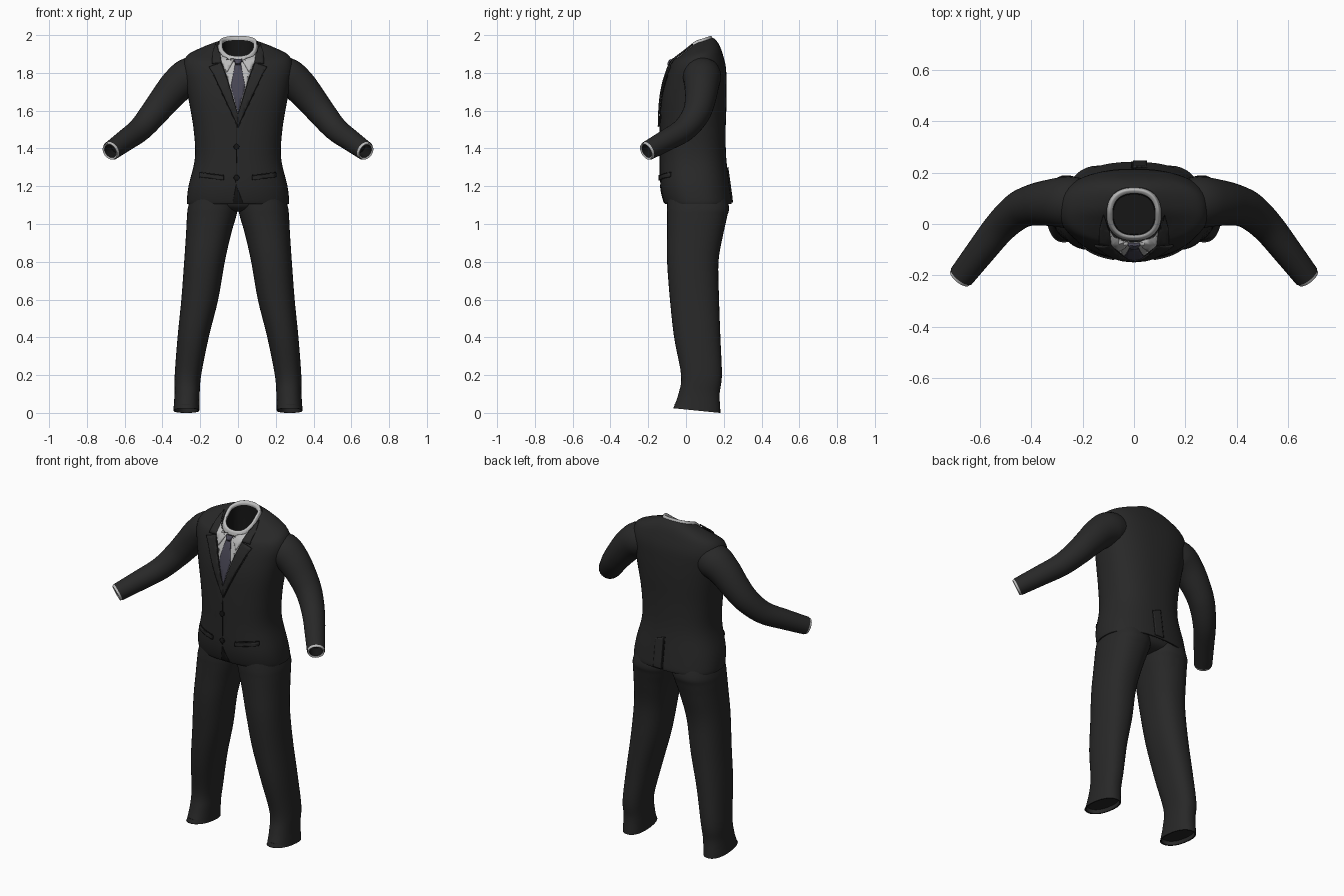
import bpy, bmesh, math
from mathutils import Vector
from mathutils.bvhtree import BVHTree

if "Cube" in bpy.data.objects:
    bpy.data.objects.remove(bpy.data.objects["Cube"])


def material(name, rgb):
    m = bpy.data.materials.new(name)
    m.diffuse_color = (*rgb, 1)
    m.use_nodes = True
    m.node_tree.nodes["Principled BSDF"].inputs["Base Color"].default_value = m.diffuse_color
    return m


SUIT = material("charcoal_cloth", (0.021, 0.021, 0.021))
DARK = material("black_lining", (0.008, 0.008, 0.008))
SHIRT = material("pale_shirt", (0.5, 0.5, 0.5))
TIE = material("slate_tie", (0.065, 0.062, 0.09))


def add_object(name, bm, mat):
    mesh = bpy.data.meshes.new(name)
    bm.to_mesh(mesh)
    bm.free()
    mesh.materials.append(mat)
    obj = bpy.data.objects.new(name, mesh)
    bpy.context.collection.objects.link(obj)
    return obj


def smooth_rows(rows, n=5):
    """Catmull-Rom interpolation between rows of numbers."""
    out = []
    for i in range(len(rows) - 1):
        a, b, c, d = (rows[max(0, min(len(rows) - 1, i + k))] for k in (-1, 0, 1, 2))
        for j in range(n):
            t = j / n
            out.append([0.5 * (2 * q + (r - p) * t + (2 * p - 5 * q + 4 * r - s) * t * t
                        + (3 * q - p - 3 * r + s) * t ** 3) for p, q, r, s in zip(a, b, c, d)])
    return out + [list(rows[-1])]


def loft(name, rings, mat, cap_start=False, cap_end=False):
    bm = bmesh.new()
    vr = [[bm.verts.new(p) for p in ring] for ring in rings]
    for a, b in zip(vr, vr[1:]):
        for i in range(len(a)):
            j = (i + 1) % len(a)
            bm.faces.new((a[i], a[j], b[j], b[i]))
    if cap_start:
        bm.faces.new(vr[0])
    if cap_end:
        bm.faces.new(vr[-1])
    bmesh.ops.recalc_face_normals(bm, faces=bm.faces)
    return add_object(name, bm, mat)


def section(z, x0, x1, y0, y1, tilt=0.0, n=2.4, count=48):
    """Rounded cross-section; tilt lowers the front and lifts the back."""
    pts = []
    for i in range(count):
        t = 2 * math.pi * i / count
        c, s = math.cos(t), math.sin(t)
        x = (x0 + x1) / 2 + (x1 - x0) / 2 * math.copysign(abs(c) ** (2 / n), c)
        y = (y0 + y1) / 2 + (y1 - y0) / 2 * math.copysign(abs(s) ** (2 / n), s)
        dy = y - 0.05
        pts.append(Vector((x, y, z + tilt * dy * (1 if dy < 0 else 0.4))))
    return pts


def body_rings(rows, n=5):
    return [section(z, -w, w, f, b, t) for z, w, f, b, t in smooth_rows(rows, n)]


# Jacket body: height, half width, front, back, tilt
jacket = loft("jacket_body", body_rings([
    (1.135, 0.245, -0.09, 0.215, 0), (1.112, 0.255, -0.10, 0.225, 0),
    (1.112, 0.270, -0.115, 0.242, 0), (1.20, 0.262, -0.135, 0.232, 0),
    (1.35, 0.228, -0.138, 0.213, 0), (1.50, 0.235, -0.138, 0.21, 0),
    (1.65, 0.260, -0.132, 0.215, 0), (1.75, 0.280, -0.115, 0.215, 0),
    (1.83, 0.292, -0.095, 0.21, 0.1), (1.89, 0.270, -0.08, 0.192, 0.3),
    (1.925, 0.20, -0.07, 0.175, 0.5), (1.947, 0.135, -0.066, 0.155, 0.7),
    (1.955, 0.106, -0.064, 0.143, 0.8)]), SUIT)

# Shirt neckband and the dark inside of the neck
loft("shirt_neckband", body_rings([
    (1.945, 0.106, -0.064, 0.142, 0.8), (1.962, 0.101, -0.060, 0.138, 0.8),
    (1.970, 0.096, -0.055, 0.132, 0.8), (1.964, 0.084, -0.044, 0.120, 0.8),
    (1.952, 0.083, -0.043, 0.119, 0.8)], 3), SHIRT)
loft("neck_lining", body_rings([
    (1.953, 0.0835, -0.0435, 0.1195, 0.8), (1.90, 0.083, -0.042, 0.119, 0.5),
    (1.80, 0.08, -0.04, 0.115, 0.0)], 3), DARK, cap_end=True)

# Seat of the trousers
loft("trouser_seat", body_rings([
    (1.25, 0.21, -0.10, 0.19, 0), (1.15, 0.235, -0.09, 0.21, 0),
    (1.10, 0.20, -0.08, 0.205, 0), (1.075, 0.10, -0.05, 0.17, 0),
    (1.065, 0.02, 0.0, 0.11, 0)], 4), SUIT, True, True)


def tube(path, count=28):
    """Round rings square to a path of x, y, z, radius rows."""
    pts = [Vector(p[:3]) for p in path]
    rings = []
    for i, p in enumerate(pts):
        t = (pts[min(i + 1, len(pts) - 1)] - pts[max(i - 1, 0)]).normalized()
        u = t.cross(Vector((0, 1, 0))).normalized()
        v = u.cross(t)
        rings.append([p + path[i][3] * (math.cos(a) * u + math.sin(a) * v)
                      for a in (2 * math.pi * k / count for k in range(count))])
    return rings


SLEEVE = [(0.17, 0.085, 1.785, 0.085), (0.25, 0.085, 1.782, 0.101), (0.32, 0.083, 1.735, 0.092),
          (0.39, 0.075, 1.655, 0.081), (0.45, 0.052, 1.58, 0.073), (0.52, -0.01, 1.50, 0.064),
          (0.60, -0.11, 1.44, 0.057), (0.672, -0.203, 1.388, 0.051)]
LEG = [(1.25, 0.0, 0.22, -0.09, 0.18), (1.10, 0.0, 0.262, -0.10, 0.226),
       (1.04, 0.010, 0.270, -0.10, 0.218), (0.95, 0.036, 0.275, -0.10, 0.198),
       (0.80, 0.070, 0.285, -0.10, 0.172), (0.60, 0.105, 0.300, -0.085, 0.175),
       (0.40, 0.155, 0.320, -0.063, 0.182), (0.20, 0.195, 0.335, -0.026, 0.190),
       (0.10, 0.203, 0.336, -0.040, 0.178), (0.012, 0.205, 0.342, -0.072, 0.182)]

for side, s in (("left", 1), ("right", -1)):
    def flip(rings):
        return [[Vector((p.x * s, p.y, p.z)) for p in r] for r in rings]

    # Sleeve, shirt cuff and dark wrist opening
    loft(side + "_sleeve", flip(tube(smooth_rows(SLEEVE))), SUIT, True)
    end = Vector(SLEEVE[-1][:3])
    d = (end - Vector(SLEEVE[-2][:3])).normalized()

    def along(*steps):
        return flip(tube([(*(end + d * k), r) for k, r in steps]))

    loft(side + "_shirt_cuff", along((-0.02, 0.0485), (0.005, 0.048), (0.012, 0.046)), SHIRT)
    outer, inner = along((0.011, 0.046), (0.012, 0.046))[1], along((0.006, 0.037), (0.007, 0.037))[1]
    loft(side + "_cuff_rim", [outer, inner], SHIRT)
    loft(side + "_wrist_lining", along((-0.05, 0.036), (0.007, 0.037)), DARK, True)

    # Trouser leg with a recessed hem; the hem sinks toward the back
    rings = [section(z, a, b, f, k, n=2.3, count=36) for z, a, b, f, k in smooth_rows(LEG)]
    rings.append(section(0.012, 0.212, 0.335, -0.062, 0.174, n=2.3, count=36))
    rings.append(section(0.035, 0.214, 0.333, -0.06, 0.172, n=2.3, count=36))
    for r in rings[-3:]:
        for p in r:
            p.z += 0.012 * min(1, max(-1, (0.06 - p.y) / 0.12))
    loft(side + "_trouser_leg", flip(rings), SUIT, True, True)

tree = BVHTree.FromPolygons([v.co for v in jacket.data.vertices],
                            [tuple(p.vertices) for p in jacket.data.polygons])


def plate(name, outline, mat, lift, thick=0.005, back=False, step=0.02):
    """Thin panel given by an x, z outline and laid on the jacket surface."""
    way = -1 if back else 1
    bm = bmesh.new()
    f = bm.faces.new([bm.verts.new((x, 0, z)) for x, z in outline])
    f.normal_update()
    if f.normal.y * way > 0:
        f.normal_flip()
    bmesh.ops.triangulate(bm, faces=bm.faces[:])
    for axis in (0, 2):
        vals = [p[axis // 2] for p in outline]
        for k in range(math.ceil(min(vals) / step), math.floor(max(vals) / step) + 1):
            co, no = [0, 0, 0], [0, 0, 0]
            co[axis], no[axis] = k * step, 1
            bmesh.ops.bisect_plane(bm, geom=bm.verts[:] + bm.edges[:] + bm.faces[:],
                                   plane_co=co, plane_no=no)
    for v in bm.verts:
        x, z = v.co.x, v.co.z
        hit, nor, _, _ = tree.ray_cast(Vector((x, -way, z)), Vector((0, way, 0)))
        if hit is None or (not back and hit.y > 0.06):
            hit, nor, _, _ = tree.find_nearest(Vector((x, -0.06 * way, z)))
        if nor.y * way > 0:
            nor = -nor
        v.co = hit + nor * lift
    obj = add_object(name, bm, mat)
    mod = obj.modifiers.new("thickness", "SOLIDIFY")
    mod.thickness, mod.offset = thick, 0
    return obj


# Shirt front and tie
plate("shirt_front", [(0, 1.585), (0.058, 1.78), (0.09, 1.868), (-0.09, 1.868), (-0.058, 1.78)],
      SHIRT, 0.002, 0.003)
plate("tie_blade", [(0, 1.59), (0.038, 1.725), (0.014, 1.85), (-0.014, 1.85), (-0.038, 1.725)],
      TIE, 0.007)
plate("tie_knot", [(0.013, 1.84), (0.025, 1.875), (0.021, 1.888), (-0.021, 1.888),
                   (-0.025, 1.875), (-0.013, 1.84)], TIE, 0.013, 0.009)

for side, s in (("left", 1), ("right", -1)):
    def m(pts):
        return [(x * s, z) for x, z in pts]

    # Shirt collar wings, notched lapels and pocket flaps
    plate(side + "_collar_wing", m([(0.017, 1.872), (0.058, 1.80), (0.088, 1.855),
                                    (0.096, 1.915), (0.06, 1.885)]), SHIRT, 0.008, 0.005)
    plate(side + "_lapel", m([(0, 1.515), (0.125, 1.785), (0.152, 1.828), (0.126, 1.838),
                              (0.088, 1.848), (0.060, 1.775), (0.0, 1.58)]), SUIT, 0.008, 0.008)
    plate(side + "_collar_fall", m([(0.086, 1.850), (0.136, 1.846), (0.134, 1.90), (0.118, 1.945),
                                    (0.098, 1.945), (0.094, 1.89)]), SUIT, 0.008, 0.008)
    plate(side + "_lapel_shadow_line", m([(0, 1.508), (0.131, 1.785), (0.125, 1.785),
                                          (0.0, 1.516)]), DARK, 0.002, 0.003)
    plate(side + "_pocket_flap", m([(0.075, 1.232), (0.20, 1.248), (0.20, 1.27), (0.075, 1.255)]),
          SUIT, 0.004, 0.008)
    plate(side + "_pocket_slit", m([(0.075, 1.255), (0.20, 1.27), (0.20, 1.275), (0.075, 1.26)]),
          DARK, 0.002, 0.003)

# Jacket closing edge, cutaway below the buttons and rear vent
plate("front_edge", [(-0.012, 1.22), (-0.008, 1.22), (-0.004, 1.515), (-0.008, 1.515)], DARK, 0.001, 0.003)
plate("front_cutaway", [(-0.028, 1.114), (0.026, 1.114), (-0.01, 1.21)], DARK, 0.001, 0.003)
plate("rear_vent", [(-0.012, 1.114), (-0.004, 1.114), (-0.004, 1.30), (-0.012, 1.30)],
      DARK, 0.001, 0.003, back=True)
plate("vent_overlap", [(-0.004, 1.114), (0.05, 1.114), (0.05, 1.28), (-0.004, 1.30)],
      SUIT, 0.003, 0.006, back=True)
for label, z in (("upper", 1.41), ("lower", 1.245)):
    plate(label + "_button", [(-0.008 + 0.015 * math.cos(k * math.pi / 8),
                               z + 0.015 * math.sin(k * math.pi / 8)) for k in range(16)],
          DARK, 0.005, 0.008)

# Smooth cloth with crisp edges
bpy.ops.object.select_all(action="SELECT")
bpy.context.view_layer.objects.active = jacket
bpy.ops.object.shade_smooth_by_angle(angle=math.radians(40))
